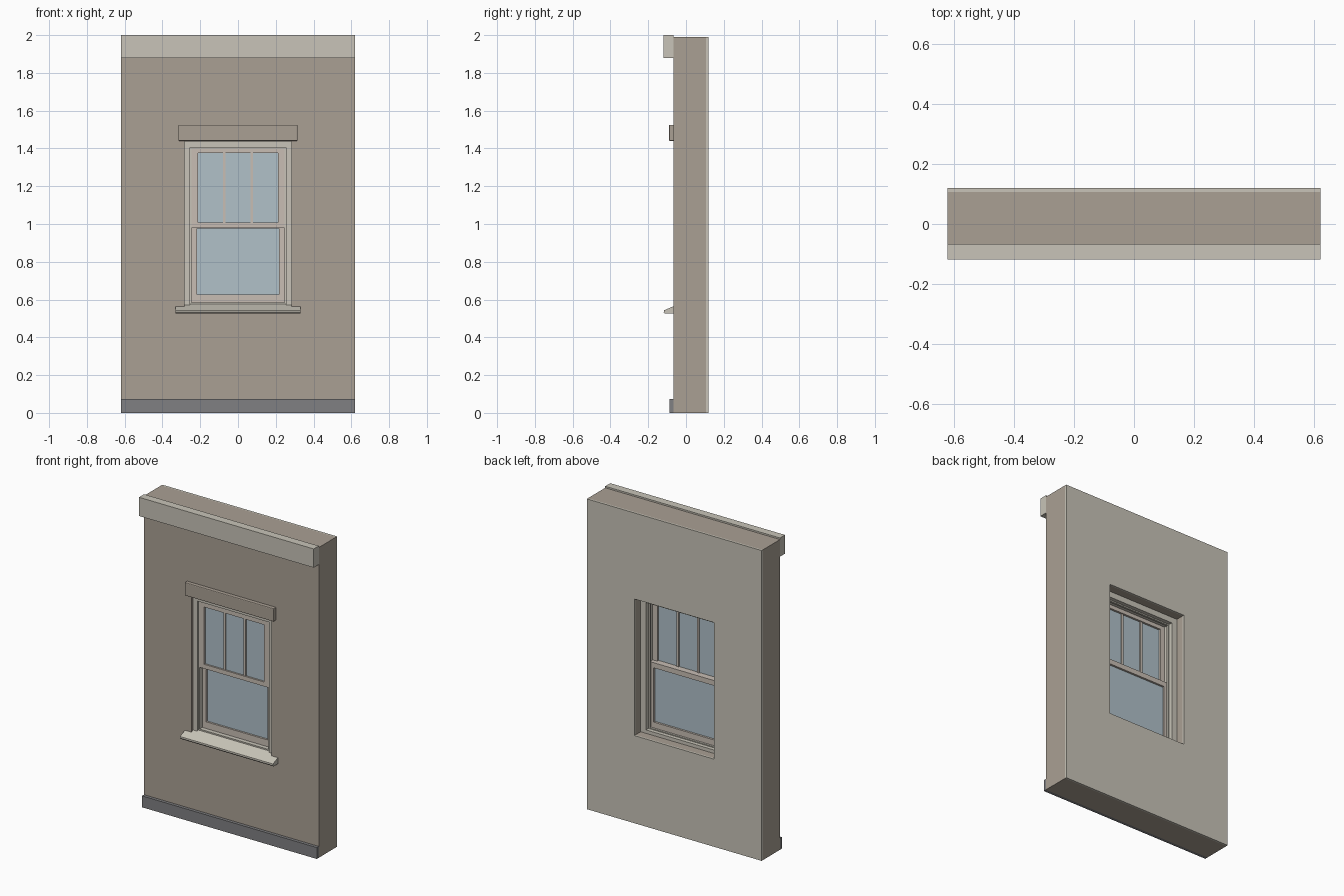
import bpy, bmesh

if "Cube" in bpy.data.objects:
    bpy.data.objects.remove(bpy.data.objects["Cube"])

def mat(name, r, g, b):
    lin = lambda c: (c / 255 / 12.92) if c < 11 else ((c / 255 + 0.055) / 1.055) ** 2.4
    m = bpy.data.materials.new(name)
    m.diffuse_color = (lin(r), lin(g), lin(b), 1)
    m.use_nodes = True
    m.node_tree.nodes["Principled BSDF"].inputs["Base Color"].default_value = m.diffuse_color
    return m

WALL = mat("wall_taupe", 170, 160, 148)
TRIM = mat("trim_cream", 200, 196, 184)
SASH = mat("sash_beige", 200, 190, 180)
BASE = mat("base_grey", 128, 128, 130)
GLASS = mat("glass_blue", 177, 193, 201)

def finish(name, bm, m, bevel=0):
    bmesh.ops.recalc_face_normals(bm, faces=bm.faces)
    me = bpy.data.meshes.new(name)
    bm.to_mesh(me)
    bm.free()
    me.materials.append(m)
    ob = bpy.data.objects.new(name, me)
    bpy.context.collection.objects.link(ob)
    if bevel:
        mod = ob.modifiers.new("bevel", 'BEVEL')
        mod.width, mod.segments = bevel, 2
    return ob

def prism(name, profile, x0, x1, m, bevel=0):
    """Extrude a (y, z) profile along x."""
    bm = bmesh.new()
    a = [bm.verts.new((x0, y, z)) for y, z in profile]
    b = [bm.verts.new((x1, y, z)) for y, z in profile]
    bm.faces.new(a)
    bm.faces.new(b[::-1])
    n = len(a)
    for i in range(n):
        bm.faces.new((a[i], b[i], b[(i + 1) % n], a[(i + 1) % n]))
    return finish(name, bm, m, bevel)

def box(name, x0, x1, y0, y1, z0, z1, m, bevel=0):
    return prism(name, [(y0, z0), (y1, z0), (y1, z1), (y0, z1)], x0, x1, m, bevel)

def ring(name, hw, z0, z1, ihw, iz0, iz1, y0, y1, m):
    """Rectangular slab with a rectangular opening."""
    bm = bmesh.new()
    def loop(w, a, b, y):
        return [bm.verts.new((x, y, z)) for x, z in ((-w, a), (w, a), (w, b), (-w, b))]
    loops = [loop(hw, z0, z1, y0), loop(ihw, iz0, iz1, y0),
             loop(ihw, iz0, iz1, y1), loop(hw, z0, z1, y1)]
    for k in range(4):
        p, q = loops[k], loops[(k + 1) % 4]
        for i in range(4):
            j = (i + 1) % 4
            bm.faces.new((p[i], p[j], q[j], q[i]))
    return finish(name, bm, m)

# wall layers with the window opening
OW, OZ0, OZ1 = 0.283, 0.562, 1.438
ring("wall_body", 0.62, 0, 1.99, OW, OZ0, OZ1, -0.067, 0.107, WALL)
ring("interior_lining", 0.62, 0, 1.99, OW, OZ0, OZ1, 0.107, 0.119, TRIM)

# facade bands
box("cornice", -0.62, 0.62, -0.118, -0.067, 1.88, 2.0, TRIM)
box("base_course", -0.62, 0.62, -0.087, -0.067, 0, 0.073, BASE)
box("lintel", -0.316, 0.316, -0.09, -0.06, 1.44, 1.525, WALL, 0.005)

# sloped sill: projecting nose, and the part inside the opening
prism("sill_nose", [(-0.067, 0.525), (-0.110, 0.525), (-0.118, 0.533),
                    (-0.117, 0.543), (-0.067, 0.564)], -0.33, 0.33, TRIM)
prism("sill_inner", [(-0.067, 0.555), (-0.067, 0.564), (-0.02, 0.584),
                     (0.055, 0.584), (0.055, 0.555)], -OW, OW, TRIM)

# window frame: stepped casing, jamb and inside stop
ring("casing", OW, OZ0, OZ1, 0.254, 0.57, 1.406, -0.05, -0.04, TRIM)
ring("jamb", OW, OZ0, OZ1, 0.245, 0.584, 1.40, -0.04, 0.055, TRIM)
ring("inside_stop", 0.247, 0.58, 1.402, 0.235, 0.59, 1.392, 0.017, 0.03, TRIM)

# upper sash (outer track) with two muntins
ring("upper_sash", 0.245, 0.98, 1.40, 0.212, 1.008, 1.375, -0.04, -0.012, SASH)
box("upper_glass", -0.213, 0.213, -0.029, -0.025, 1.007, 1.376, GLASS)
for i, x in enumerate((-0.072, 0.072)):
    box(f"muntin_{i + 1}", x - 0.007, x + 0.007, -0.036, -0.018, 1.006, 1.377, SASH)

# lower sash (inner track)
ring("lower_sash", 0.245, 0.584, 1.008, 0.218, 0.627, 0.975, -0.012, 0.017, SASH)
box("lower_glass", -0.219, 0.219, 0.0, 0.004, 0.626, 0.977, GLASS)
